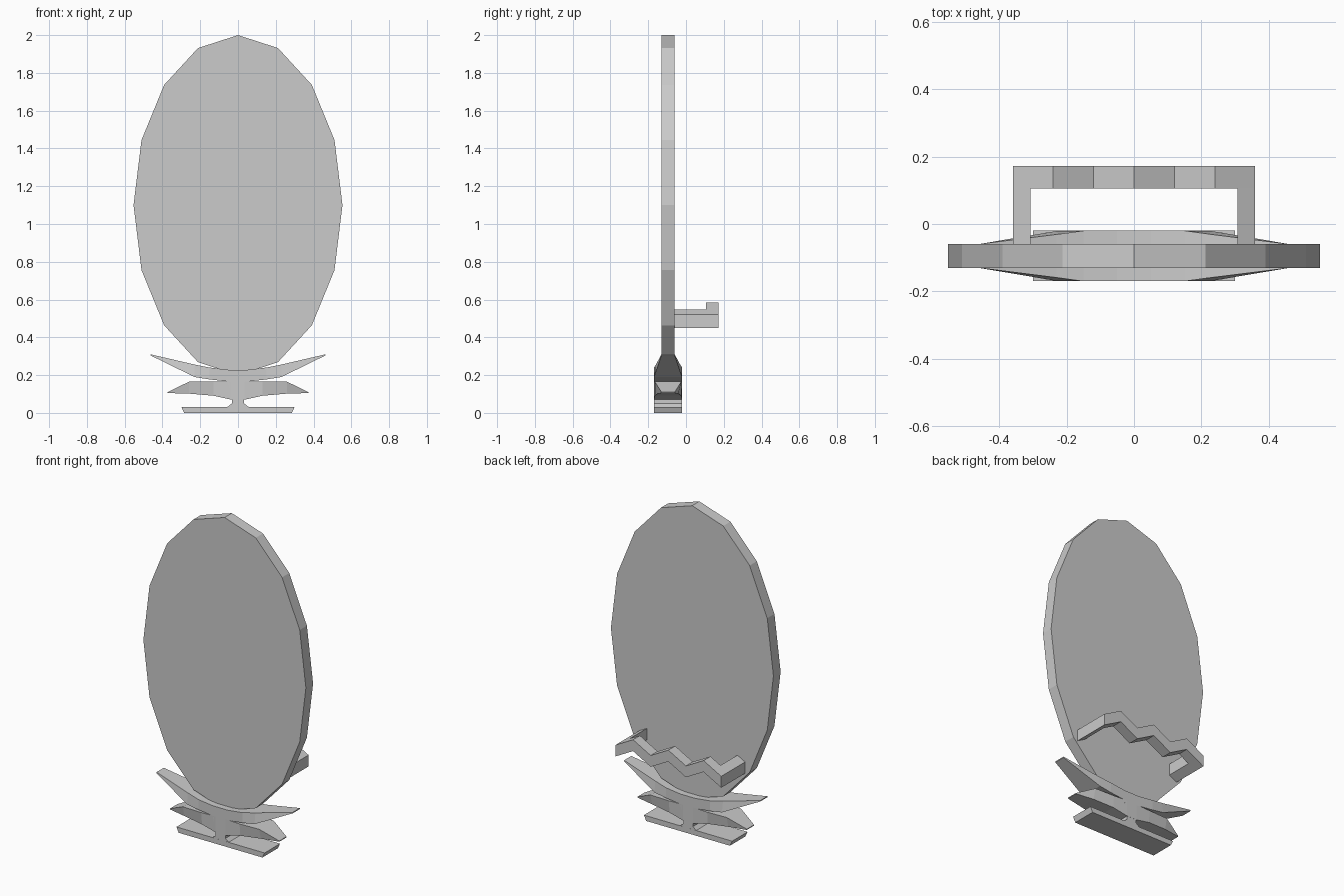
import bpy, bmesh, math

if "Cube" in bpy.data.objects:
    bpy.data.objects.remove(bpy.data.objects["Cube"])

YC = -0.095  # middle plane of the disc and stand


def finish(name, bm):
    bmesh.ops.remove_doubles(bm, verts=bm.verts, dist=1e-5)
    bmesh.ops.recalc_face_normals(bm, faces=bm.faces)
    mesh = bpy.data.meshes.new(name)
    bm.to_mesh(mesh)
    bm.free()
    obj = bpy.data.objects.new(name, mesh)
    bpy.context.collection.objects.link(obj)
    return obj


def prism(name, profile, y0, y1):
    """Extrude an x-z outline along y."""
    bm = bmesh.new()
    face = bm.faces.new([bm.verts.new((x, y0, z)) for x, z in profile])
    ext = bmesh.ops.extrude_face_region(bm, geom=[face])["geom"]
    bmesh.ops.translate(bm, vec=(0, y1 - y0, 0),
                        verts=[g for g in ext if isinstance(g, bmesh.types.BMVert)])
    return finish(name, bm)


def fin(name, half):
    """Loft mirrored sections: x, top z, top half depth, bottom z, bottom half depth."""
    sections = [(-s[0],) + s[1:] for s in half] + half[::-1]
    bm = bmesh.new()
    rings = [[bm.verts.new(p) for p in ((x, YC - dt, zt), (x, YC + dt, zt),
                                        (x, YC + db, zb), (x, YC - db, zb))]
             for x, zt, dt, zb, db in sections]
    for a, b in zip(rings, rings[1:]):
        for i in range(4):
            j = (i + 1) % 4
            bm.faces.new((a[i], a[j], b[j], b[i]))
    bm.faces.new(rings[0])
    bm.faces.new(rings[-1])
    return finish(name, bm)


# sixteen-sided oval disc
oval = [(0.553 * math.sin(k * math.tau / 16), 1.1 + 0.9 * math.cos(k * math.tau / 16))
        for k in range(16)]
prism("oval_disc", oval, -0.13, -0.06)

# stand: cradle, middle fin, stem and foot
fin("upper_fin", [(0.463, 0.31, 0.035, 0.304, 0.035), (0.23, 0.256, 0.064, 0.19, 0.074),
                  (0.15, 0.24, 0.075, 0.177, 0.075), (0.05, 0.228, 0.075, 0.166, 0.075)])
fin("middle_fin", [(0.372, 0.110, 0.035, 0.105, 0.035), (0.26, 0.165, 0.07, 0.102, 0.055),
                   (0.13, 0.165, 0.075, 0.091, 0.07), (0.035, 0.168, 0.075, 0.07, 0.075)])
half_stem = [(0.06, 0.028), (0.033, 0.05), (0.033, 0.075), (0.055, 0.17)]
prism("stem", half_stem + [(-x, z) for x, z in half_stem[::-1]], YC - 0.0745, YC + 0.0745)
prism("foot", [(-0.285, 0), (0.285, 0), (0.3, 0.032), (-0.3, 0.032)], YC - 0.075, YC + 0.075)

# zigzag handle at the back with two arms reaching the disc
THICK = 0.07
top = [(-0.36 + 0.12 * i, 0.585 if i % 2 else 0.52) for i in range(7)]
prism("zigzag_bar", top + [(x, z - THICK) for x, z in top[::-1]], 0.105, 0.172)
for side, label in ((-1, "left"), (1, "right")):
    outer, inner = 0.36 * side, 0.308 * side
    prism(label + "_handle_arm", [(outer, 0.52), (inner, 0.548), (inner, 0.548 - THICK),
                                  (outer, 0.52 - THICK)], -0.062, 0.105)
